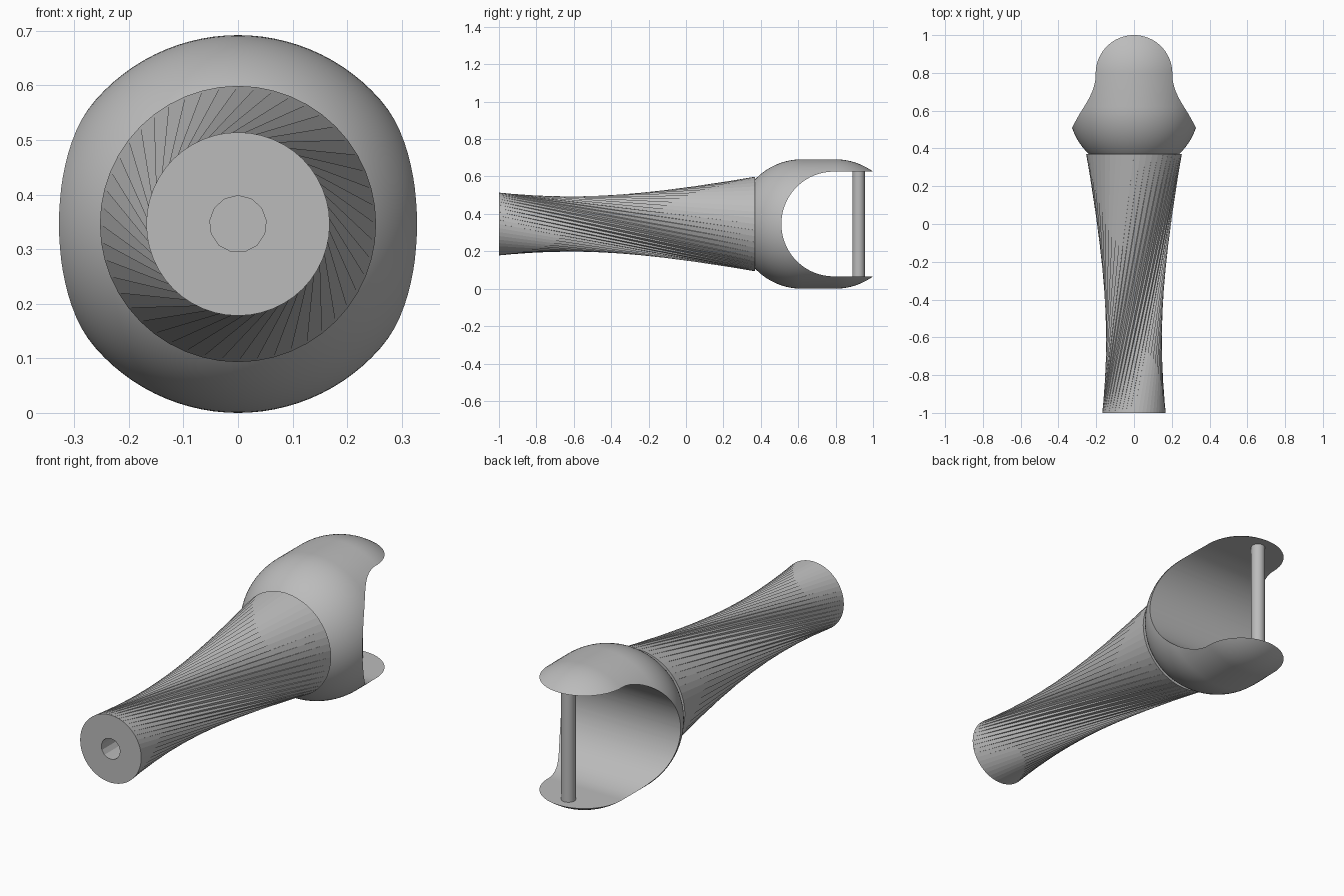
import bpy, bmesh, math
from mathutils import Matrix, Vector

cube = bpy.data.objects.get("Cube")
if cube:
    bpy.data.objects.remove(cube, do_unlink=True)

AXIS_Z = 0.346      # height of the long axis
HEAD_R = 0.346      # outer radius of the head
SLOT_R = 0.28       # half height of the opening

grey = bpy.data.materials.new("plain_grey")
grey.use_nodes = True
grey.diffuse_color = (0.5, 0.5, 0.5, 1)
grey.node_tree.nodes["Principled BSDF"].inputs["Base Color"].default_value = (0.5, 0.5, 0.5, 1)


def make(name, bm):
    bmesh.ops.recalc_face_normals(bm, faces=bm.faces)
    mesh = bpy.data.meshes.new(name)
    bm.to_mesh(mesh)
    bm.free()
    mesh.materials.append(grey)
    obj = bpy.data.objects.new(name, mesh)
    bpy.context.collection.objects.link(obj)
    return obj


def activate(obj):
    bpy.ops.object.select_all(action='DESELECT')
    obj.select_set(True)
    bpy.context.view_layer.objects.active = obj


def cut(obj, cutter):
    cutter.hide_render = True
    mod = obj.modifiers.new("cut", 'BOOLEAN')
    mod.operation = 'DIFFERENCE'
    mod.solver = 'EXACT'
    mod.object = cutter
    activate(obj)
    bpy.ops.object.modifier_apply(modifier=mod.name)
    bpy.data.objects.remove(cutter, do_unlink=True)


def smooth(obj):
    activate(obj)
    bpy.ops.object.shade_smooth_by_angle(angle=math.radians(30))


def cylinder(name, radius, length, sides, matrix):
    bm = bmesh.new()
    bmesh.ops.create_cone(bm, cap_ends=True, segments=sides, radius1=radius,
                          radius2=radius, depth=length, matrix=matrix)
    return make(name, bm)


def ring(bm, radius, y, sides, turn):
    angles = [turn + math.tau * i / sides for i in range(sides)]
    return [bm.verts.new((radius * math.cos(a), y, AXIS_Z + radius * math.sin(a))) for a in angles]


# Handle: two circles joined by a quarter-turn twist, giving sharp pleats
PLEATS = 48
bm = bmesh.new()
wide = ring(bm, 0.253, 0.37, PLEATS, 0)
narrow = ring(bm, 0.168, -1.0, PLEATS, math.pi / 2)
for i in range(PLEATS):
    j = (i + 1) % PLEATS
    bm.faces.new((wide[i], wide[j], narrow[i]))
    bm.faces.new((wide[j], narrow[j], narrow[i]))
bm.faces.new(wide)
bm.faces.new(narrow)
handle = make("handle", bm)

# Blind hole in the end of the handle
along_y = Matrix.Translation((0, -1.0, AXIS_Z)) @ Matrix.Rotation(math.pi / 2, 4, 'X')
cut(handle, cylinder("hole_cutter", 0.052, 1.0, 13, along_y))

# Head: a capsule turned around the long axis
FRONT_Y, BACK_Y, STEPS = 0.62, 0.797, 32
bm = bmesh.new()
profile = []
for centre, start in ((FRONT_Y, math.pi), (BACK_Y, math.pi / 2)):
    for k in range(STEPS + 1):
        a = start - math.pi / 2 * k / STEPS
        profile.append(bm.verts.new((0, centre + HEAD_R * math.cos(a), AXIS_Z + HEAD_R * math.sin(a))))
edges = [bm.edges.new(pair) for pair in zip(profile, profile[1:])]
bmesh.ops.spin(bm, geom=profile + edges, cent=(0, 0, AXIS_Z), axis=(0, 1, 0),
               angle=math.tau, steps=96, use_duplicate=False)
bmesh.ops.remove_doubles(bm, verts=bm.verts, dist=0.0002)
head = make("head", bm)

# Round-ended slot cut sideways through the head and open at the back
bm = bmesh.new()
outline = [(1.4, SLOT_R)]
for k in range(65):
    a = math.pi / 2 + math.pi * k / 64
    outline.append((0.79 + SLOT_R * math.cos(a), SLOT_R * math.sin(a)))
outline.append((1.4, -SLOT_R))
side = bm.faces.new([bm.verts.new((-0.6, y, AXIS_Z + z)) for y, z in outline])
grown = bmesh.ops.extrude_face_region(bm, geom=[side])["geom"]
bmesh.ops.translate(bm, vec=Vector((1.2, 0, 0)),
                    verts=[v for v in grown if isinstance(v, bmesh.types.BMVert)])
cut(head, make("slot_cutter", bm))
smooth(head)

# Upright pin between the two lips of the head
pin = cylinder("pin", 0.033, 2 * SLOT_R + 0.01, 24, Matrix.Translation((0, 0.923, AXIS_Z)))
smooth(pin)
